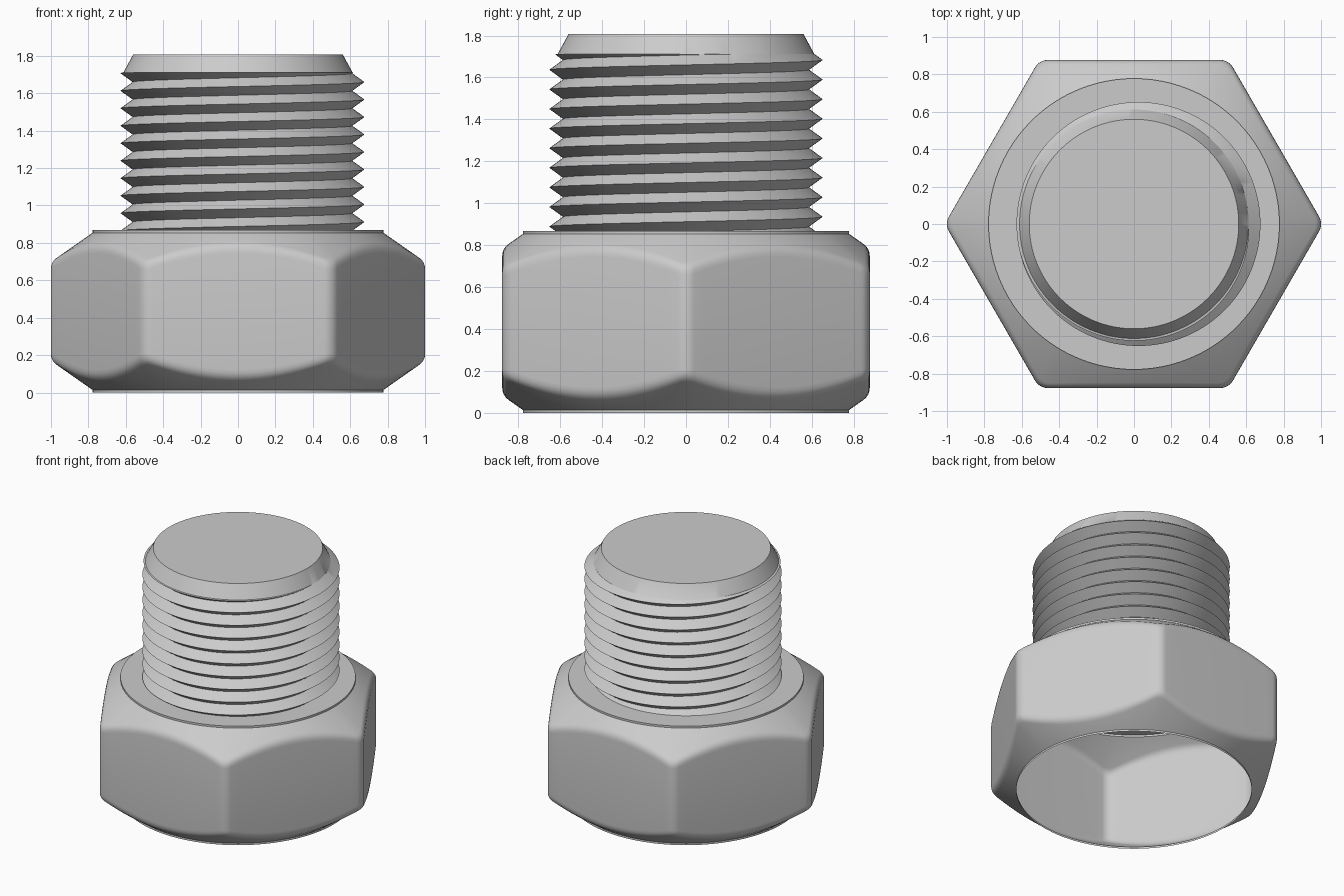
import bpy, bmesh, math
from mathutils import Vector

if "Cube" in bpy.data.objects:
    bpy.data.objects.remove(bpy.data.objects["Cube"])

steel = bpy.data.materials.new("steel grey")
steel.diffuse_color = (0.6, 0.6, 0.6, 1)
steel.use_nodes = True
steel.node_tree.nodes["Principled BSDF"].inputs["Base Color"].default_value = steel.diffuse_color


def loft(name, rings, closed, cap=False, angle=30):
    """Skin a stack of rings (bottom to top) into one outward-facing shell."""
    bm = bmesh.new()
    rows = [[bm.verts.new(p) for p in ring] for ring in rings]
    n = len(rows[0])
    for a, b in zip(rows, rows[1:]):
        for i in range(n if closed else n - 1):
            j = (i + 1) % n
            bm.faces.new((a[i], a[j], b[j], b[i]))
    if cap:
        bm.faces.new(rows[-1] if closed else rows[-1][:-1])
    bmesh.ops.remove_doubles(bm, verts=bm.verts, dist=1e-5)
    bmesh.ops.dissolve_degenerate(bm, edges=bm.edges, dist=1e-6)
    me = bpy.data.meshes.new(name)
    bm.to_mesh(me)
    bm.free()
    me.materials.append(steel)
    ob = bpy.data.objects.new(name, me)
    bpy.context.collection.objects.link(ob)
    bpy.ops.object.select_all(action='DESELECT')
    ob.select_set(True)
    bpy.context.view_layer.objects.active = ob
    bpy.ops.object.shade_smooth_by_angle(angle=math.radians(angle))
    return ob


OFF = 0.024            # the thread sits slightly off centre
R_MIN, R_MAX = 0.587, 0.652

# Hexagonal head: rounded-hexagon outline, subdivided along the flats
APO, FIL, H, LIP_R, LIP_Z = 0.877, 0.08, 0.868, 0.778, 0.014
outline = []
for k in range(6):
    c = math.radians(60 * k)
    d = (APO - FIL) / math.cos(math.pi / 6)
    for s in range(9):
        a = c + math.radians(-30 + 60 * s / 8)
        outline.append(Vector((d * math.cos(c) + FIL * math.cos(a),
                               d * math.sin(c) + FIL * math.sin(a))))
dense = []
for i, p in enumerate(outline):
    q = outline[(i + 1) % len(outline)]
    steps = 16 if (q - p).length > 0.2 else 1
    dense += [p.lerp(q, s / steps) for s in range(steps)]


def cone_z(r):
    return LIP_Z + (r - LIP_R) * 0.7


def half_profile(r):
    """Lip, conical chamfer, and a soft turn into the side wall."""
    p0, p1, p2 = (Vector((r - 0.03, cone_z(r - 0.03))),
                  Vector((r, cone_z(r))), Vector((r, cone_z(r) + 0.04)))
    turn = [p0 * (1 - t) ** 2 + p1 * 2 * t * (1 - t) + p2 * t * t
            for t in (0, 0.25, 0.5, 0.75, 1)]
    return [(LIP_R, 0), (LIP_R, LIP_Z)] + [tuple(p) for p in turn]


columns = []
for p in dense:
    half = half_profile(p.length)
    u = p.normalized()
    prof = half + [(r, H - z) for r, z in reversed(half)]
    col = [(u.x * r, u.y * r, z) for r, z in prof]
    col.append((OFF + u.x * R_MIN, u.y * R_MIN, H))   # flat top up to the shank
    columns.append(col)
loft("hex_head", list(zip(*columns)), True)

# Threaded shank: helical V thread clipped between two heights, chamfered end
N, PITCH, Z0, Z1, PEAK = 128, 0.0935, 0.864, 1.71, 1.66
TOP = 1.808


def thread_r(z, turn):
    f = ((z - PEAK) / PITCH - turn) % 1.0
    v = abs(2 * f - 1)                       # 1 at the crest, 0 at the root
    return R_MIN + (R_MAX - R_MIN) * v


rings = []
for j in range(-22, 4):
    ring = []
    for i in range(N + 1):
        t = i / N
        z = min(max(PEAK + (j / 2 + t) * PITCH, Z0), Z1)
        a = 2 * math.pi * t
        r = thread_r(z, t)
        ring.append((OFF + r * math.cos(a), r * math.sin(a), z))
    rings.append(ring)
for r, z in ((0.612, Z1 + 0.002), (0.56, TOP)):
    rings.append([(r * math.cos(2 * math.pi * i / N),
                   r * math.sin(2 * math.pi * i / N), z) for i in range(N + 1)])
loft("threaded_shank", rings, False, cap=True)
